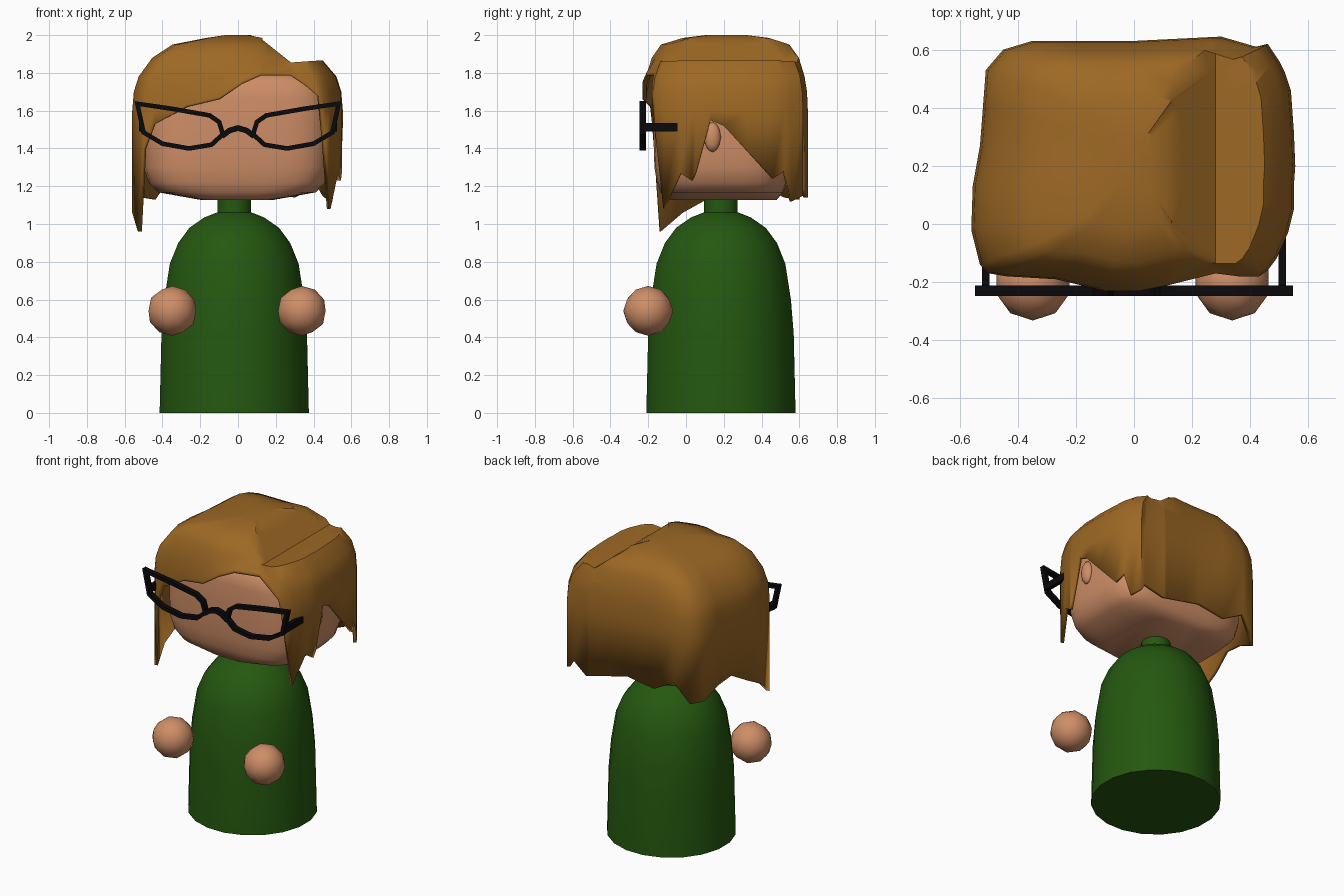
import bpy, bmesh, math
from mathutils import Vector

if "Cube" in bpy.data.objects:
    bpy.data.objects.remove(bpy.data.objects["Cube"])


def material(name, rgb):
    m = bpy.data.materials.new(name)
    m.diffuse_color = (*rgb, 1)
    m.use_nodes = True
    m.node_tree.nodes["Principled BSDF"].inputs["Base Color"].default_value = m.diffuse_color
    return m


SKIN = material("skin", (0.62, 0.27, 0.135))
HAIR = material("golden brown hair", (0.34, 0.14, 0.018))
GREEN = material("green cloth", (0.018, 0.098, 0.005))
BLACK = material("black frame", (0.003, 0.003, 0.004))


def finish(bm, name, mat, angle=35):
    bmesh.ops.remove_doubles(bm, verts=bm.verts, dist=0.0005)
    bmesh.ops.recalc_face_normals(bm, faces=bm.faces)
    me = bpy.data.meshes.new(name)
    bm.to_mesh(me)
    bm.free()
    ob = bpy.data.objects.new(name, me)
    bpy.context.collection.objects.link(ob)
    me.materials.append(mat)
    bpy.ops.object.select_all(action='DESELECT')
    ob.select_set(True)
    bpy.context.view_layer.objects.active = ob
    if angle:
        bpy.ops.object.shade_smooth_by_angle(angle=math.radians(angle))
    return ob


def loft(bm, rings, cap_start=True, cap_end=True):
    """Skin a stack of closed loops."""
    vs = [[bm.verts.new(p) for p in r] for r in rings]
    n = len(vs[0])
    for a, b in zip(vs, vs[1:]):
        for i in range(n):
            j = (i + 1) % n
            bm.faces.new((a[i], a[j], b[j], b[i]))
    if cap_start:
        bm.faces.new(vs[0][::-1])
    if cap_end:
        bm.faces.new(vs[-1])
    return vs


def rounded(z, hx, hy, cx, cy, n, power):
    """Superellipse loop at height z."""
    out = []
    for i in range(n):
        a = 2 * math.pi * (i + 0.5) / n
        c, s = math.cos(a), math.sin(a)
        e = 2 / power
        out.append((cx + hx * math.copysign(abs(c) ** e, c),
                    cy + hy * math.copysign(abs(s) ** e, s), z))
    return out


# Body with neck
bm = bmesh.new()
body = [(0, .40), (.42, .39), (.6, .375), (.79, .345), (.9, .30), (.98, .24),
        (1.035, .16), (1.062, .09), (1.15, .09)]
loft(bm, [rounded(z, r, r, -.02, .185, 20, 2) for z, r in body])
finish(bm, "body", GREEN)

# Head: soft box
bm = bmesh.new()
head = [(1.127, .19, .29), (1.168, .42, .325), (1.22, .47, .345), (1.3, .495, .358),
        (1.42, .5, .362), (1.55, .5, .362), (1.67, .49, .358), (1.75, .46, .345),
        (1.79, .4, .31), (1.805, .3, .25)]
loft(bm, [rounded(z, hx, hy, -.005, .19, 32, 4) for z, hx, hy in head])
finish(bm, "head", SKIN, 50)

# Hands and ears
for side, sx in (("left", -1), ("right", 1)):
    bm = bmesh.new()
    bmesh.ops.create_icosphere(bm, subdivisions=2, radius=.132)
    bmesh.ops.translate(bm, verts=bm.verts, vec=(-.005 + .343 * sx, -.2, .54))
    finish(bm, side + "_hand", SKIN, 60)
    bm = bmesh.new()
    bmesh.ops.create_icosphere(bm, subdivisions=2, radius=1)
    bmesh.ops.scale(bm, verts=bm.verts, vec=(.03, .045, .08))
    bmesh.ops.translate(bm, verts=bm.verts, vec=(.495 * sx, .14, 1.46))
    finish(bm, side + "_ear", SKIN, 60)

# Hair: outline columns (x, y, hem height), running round from the front left
hem = [(-.53, -.14, .96), (-.5, -.17, 1.4), (-.44, -.18, 1.53), (-.27, -.19, 1.62),
       (-.1, -.23, 1.66), (.02, -.23, 1.74), (.12, -.21, 1.785), (.28, -.17, 1.785),
       (.36, -.18, 1.73), (.43, -.18, 1.67), (.46, -.16, 1.45), (.49, -.12, 1.08),
       (.53, -.03, 1.27), (.545, .03, 1.23), (.55, .05, 1.27), (.55, .13, 1.55),
       (.555, .2, 1.52), (.55, .32, 1.39), (.54, .46, 1.24), (.52, .52, 1.28),
       (.5, .56, 1.12), (.46, .62, 1.15), (.42, .61, 1.2), (.3, .645, 1.14),
       (0, .63, 1.21), (-.2, .63, 1.18), (-.35, .63, 1.26), (-.45, .6, 1.13),
       (-.51, .53, 1.14), (-.52, .4, 1.2), (-.53, .27, 1.22), (-.555, .13, 1.14),
       (-.56, -.02, 1.06)]
crown = [(1, 1, 1.6), (.985, .99, 1.7), (.94, .96, 1.78), (.81, .89, 1.88),
         (.62, .78, 1.95), (.3, .52, 1.985), (.12, .25, 2.0)]
CY = .215
rings = [hem]
for k, (fx, fy, z) in enumerate(crown):
    rings.append([(x * fx, CY + (y - CY) * fy, max(z, h + .012 * (k + 1)))
                  for x, y, h in hem])
bm = bmesh.new()
loft(bm, rings, cap_start=False)
# Side parting: cut lines, then press the right part down
for px in (.13, .28, .42):
    bmesh.ops.bisect_plane(bm, geom=bm.verts[:] + bm.edges[:] + bm.faces[:],
                           plane_co=(px, 0, 0), plane_no=(1, 0, 0))
for v in bm.verts:
    x = v.co.x
    if x > .129:
        limit = 1.975 - (x - .13) * .8 if x < .28 else 1.855 + min(x - .28, .14) * .07
        v.co.z = min(v.co.z, limit)
hair = finish(bm, "hair", HAIR, 40)
mod = hair.modifiers.new("thickness", 'SOLIDIFY')
mod.thickness = .022
mod.offset = -1


# Glasses
def band(bm, path, width, y0, y1, closed):
    """Flat strip following a path in the xz plane, with depth along y."""
    pts = [Vector(p) for p in path]
    n = len(pts)
    sections = []
    for i, p in enumerate(pts):
        a = pts[i - 1] if closed or i > 0 else p
        b = pts[(i + 1) % n] if closed or i < n - 1 else p
        d1 = (p - a).normalized() if p != a else (b - p).normalized()
        d2 = (b - p).normalized() if p != b else d1
        t = (d1 + d2).normalized()
        o = Vector((-t.y, t.x)) * width / 2 / max(.6, t.dot(d1))
        sections.append([(q.x, y, q.y) for q, y in
                         ((p + o, y0), (p - o, y0), (p - o, y1), (p + o, y1))])
    if closed:
        sections.append(sections[0])
    loft(bm, sections, not closed, not closed)


lens = [(.533, 1.637), (.35, 1.61), (.15, 1.575), (.1, 1.54), (.08, 1.475),
        (.14, 1.42), (.26, 1.4), (.4, 1.425), (.5, 1.485)]
bridge = [(-.085, 1.465), (-.045, 1.495), (0, 1.508), (.045, 1.495), (.085, 1.465)]
for side, sx in (("left", -1), ("right", 1)):
    bm = bmesh.new()
    band(bm, [(x * sx, z) for x, z in lens], .024, -.247, -.212, True)
    finish(bm, side + "_lens_rim", BLACK, 0)
    bm = bmesh.new()
    bmesh.ops.create_cube(bm, size=1)
    bmesh.ops.scale(bm, verts=bm.verts, vec=(.026, .19, .045))
    bmesh.ops.translate(bm, verts=bm.verts, vec=(.51 * sx, -.13, 1.513))
    finish(bm, side + "_temple_arm", BLACK, 0)
bm = bmesh.new()
band(bm, bridge, .03, -.247, -.212, False)
finish(bm, "glasses_bridge", BLACK, 0)
